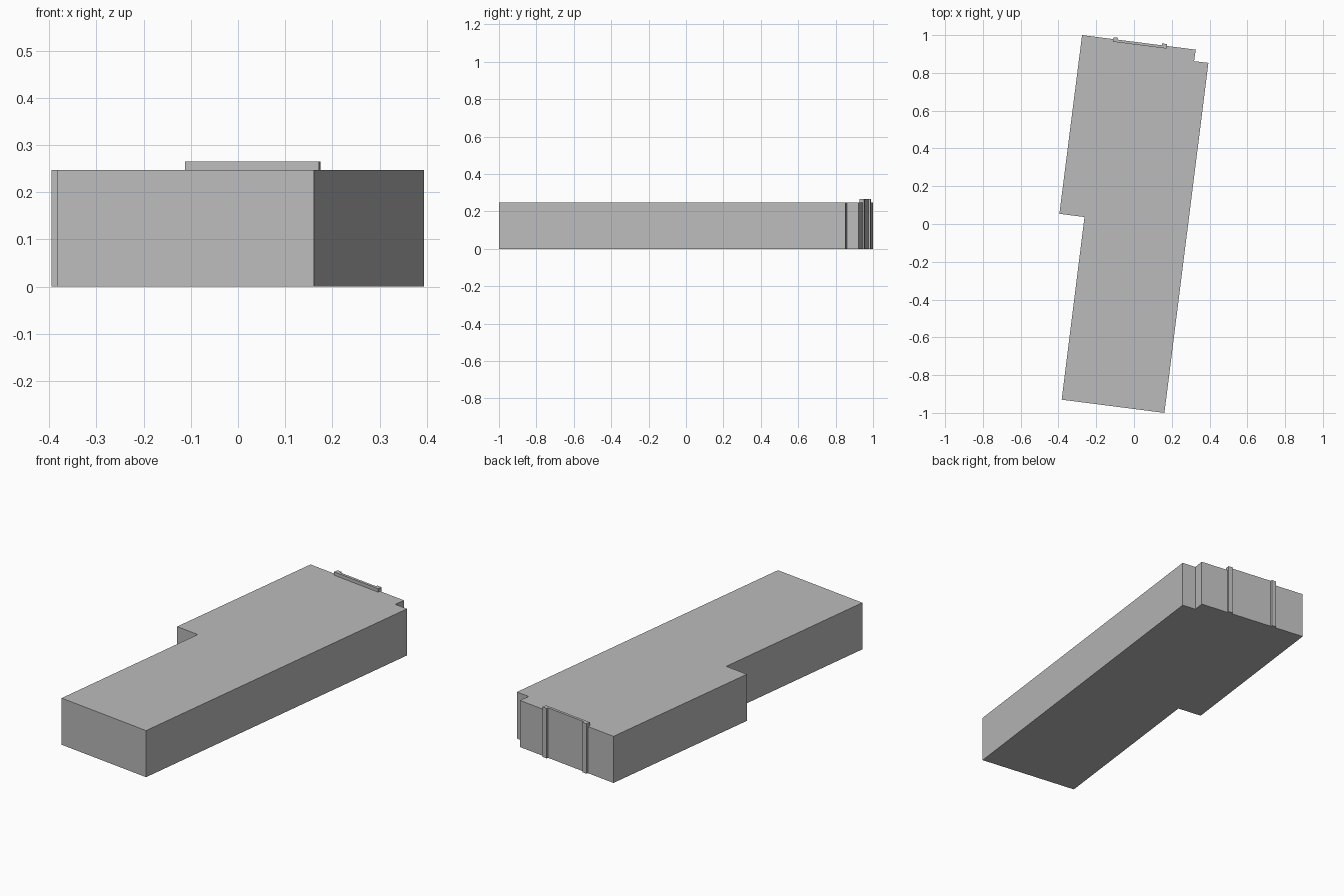
import bpy
import bmesh
from mathutils import Vector

cube = bpy.data.objects.get("Cube")
if cube:
    bpy.data.objects.remove(cube, do_unlink=True)

ROOF, TOP = 0.247, 0.265

wall_grey = bpy.data.materials.new("wall_grey")
wall_grey.use_nodes = True
wall_grey.diffuse_color = (0.5, 0.5, 0.5, 1)
wall_grey.node_tree.nodes["Principled BSDF"].inputs["Base Color"].default_value = (0.5, 0.5, 0.5, 1)


def extrude_outline(name, outline, bottom, top):
    """Raise a flat outline into a closed prism."""
    bm = bmesh.new()
    base = bm.faces.new([bm.verts.new((x, y, bottom)) for x, y in outline])
    raised = bmesh.ops.extrude_face_region(bm, geom=[base], use_keep_orig=True)
    verts = [g for g in raised["geom"] if isinstance(g, bmesh.types.BMVert)]
    bmesh.ops.translate(bm, verts=verts, vec=(0, 0, top - bottom))
    bmesh.ops.recalc_face_normals(bm, faces=bm.faces)
    mesh = bpy.data.meshes.new(name)
    bm.to_mesh(mesh)
    bm.free()
    mesh.materials.append(wall_grey)
    obj = bpy.data.objects.new(name, mesh)
    bpy.context.collection.objects.link(obj)
    return obj


# Main building block with its stepped footprint
back_right = Vector((-0.275, 1.0))
back_left = Vector((0.327, 0.923))
footprint = [back_right, back_left, (0.318, 0.862), (0.394, 0.853),
             (0.161, -1.0), (-0.383, -0.93), (-0.262, 0.037), (-0.395, 0.054)]
extrude_outline("building_block", footprint, 0, ROOF)

# Directions along and out of the back wall
along = (back_left - back_right).normalized()
out = Vector((-along.y, along.x))


def wall_box(name, start, end, inner, outer, bottom, top):
    corners = [(start, inner), (end, inner), (end, outer), (start, outer)]
    extrude_outline(name, [back_right + along * u + out * v for u, v in corners], bottom, top)


# Entrance surround: two pilasters and the raised parapet between them
wall_box("right_pilaster", 0.166, 0.192, -0.014, 0.01, 0, TOP)
wall_box("left_pilaster", 0.426, 0.452, -0.014, 0.01, 0, TOP)
wall_box("entrance_parapet", 0.192, 0.426, -0.014, 0, ROOF, TOP)
